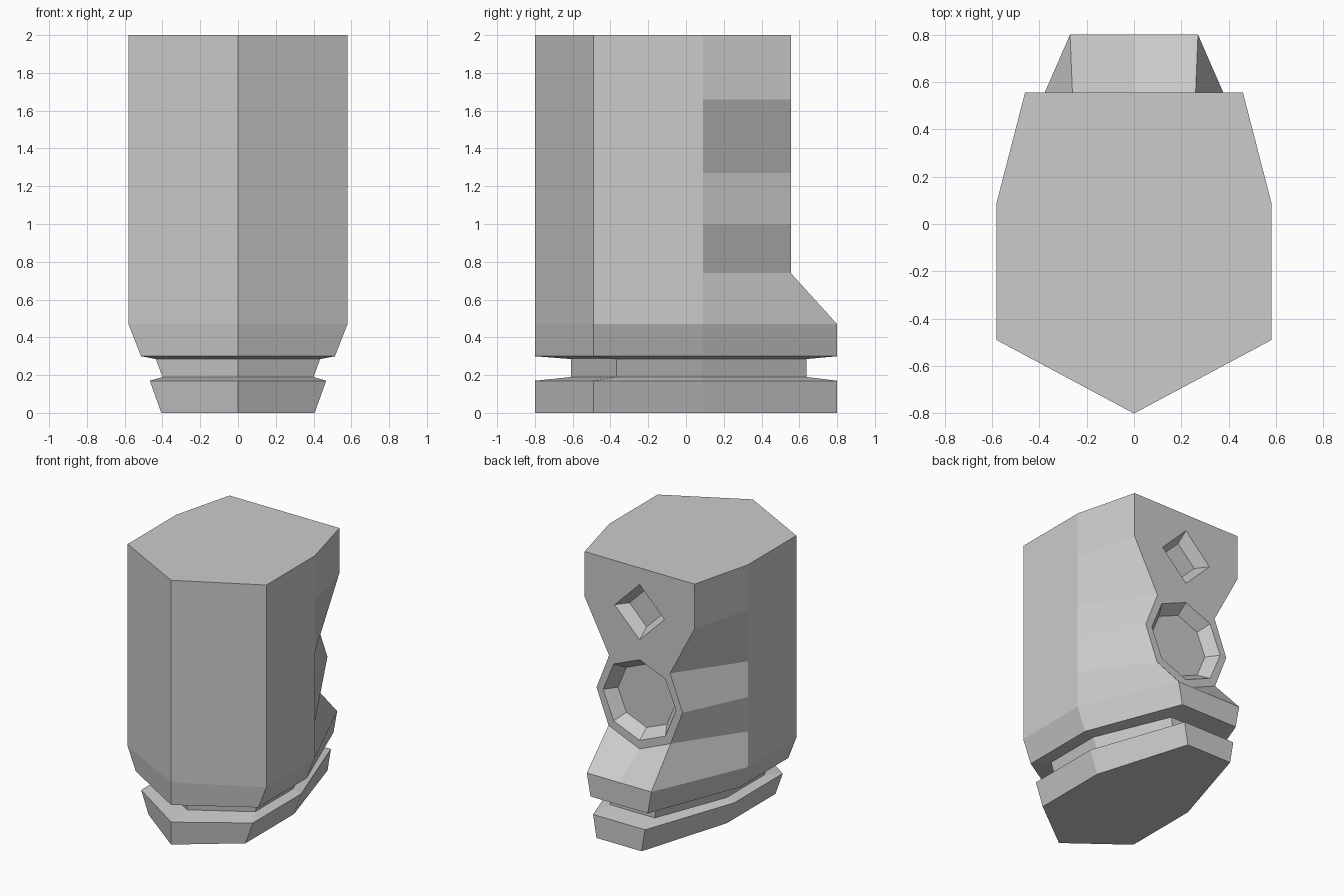
import bpy, bmesh, math

cube = bpy.data.objects.get("Cube")
if cube:
    bpy.data.objects.remove(cube)

grey = bpy.data.materials.new("plain grey")
grey.use_nodes = True
grey.diffuse_color = (0.6, 0.6, 0.6, 1)
grey.node_tree.nodes["Principled BSDF"].inputs["Base Color"].default_value = (0.6, 0.6, 0.6, 1)


def ring(z, back_w=0.27, back_y=0.8, sx=1.0, sy=1.0, dy=0.0, mid_z=None):
    """Eight-point outline: pointed front, straight sides, tapered back."""
    right = [(0.58, -0.49), (0.58, 0.09), (back_w, back_y)]
    left = [(-x, y) for x, y in reversed(right)]
    outline = [(0, -0.8)] + right + [(0, back_y)] + left
    pts = [[x * sx, y * sy + dy, z] for x, y in outline]
    if mid_z is not None:
        pts[4][2] = mid_z
    return pts


def loft(name, rings):
    """Skin a stack of matching rings and cap both ends."""
    bm = bmesh.new()
    loops = [[bm.verts.new(p) for p in r] for r in rings]
    for a, b in zip(loops, loops[1:]):
        n = len(a)
        for i in range(n):
            j = (i + 1) % n
            bm.faces.new((a[i], a[j], b[j], b[i]))
    bm.faces.new(loops[0][::-1])
    bm.faces.new(loops[-1])
    bmesh.ops.recalc_face_normals(bm, faces=bm.faces)
    mesh = bpy.data.meshes.new(name)
    bm.to_mesh(mesh)
    bm.free()
    mesh.materials.append(grey)
    obj = bpy.data.objects.new(name, mesh)
    bpy.context.collection.objects.link(obj)
    return obj


NECK = dict(sy=0.78, dy=0.015)
neck_low = ring(0.19, sx=0.69, **NECK)
neck_high = ring(0.285, sx=0.75, **NECK)

# Flared base, narrow neck and tall body
loft("base", [ring(0, sx=0.7), ring(0.17, sx=0.805), neck_low])
loft("neck", [neck_low, neck_high])

BACK = 0.555
body = loft("body", [
    neck_high,
    ring(0.3, sx=0.885),
    ring(0.47),
    ring(0.74, 0.26, BACK, mid_z=0.63),   # folded slope above the lip
    ring(1.0, 0.36, BACK),                # bulge around the round recess
    ring(1.27, 0.255, BACK),
    ring(1.66, 0.46, BACK),
    ring(2.0, 0.46, BACK),
])


def cut_recess(name, sides, radius, z):
    """Sink a tapered polygonal recess into the back face."""
    shrink, depth = 0.065, 0.085
    slope = shrink / depth

    def poly(y):
        r = radius + slope * (y - BACK)
        turn = [2 * math.pi * i / sides for i in range(sides)]
        return [(r * math.sin(a), y, z + r * math.cos(a)) for a in turn]

    cutter = loft(name, [poly(BACK - depth), poly(BACK + 0.05)])
    mod = body.modifiers.new(name, "BOOLEAN")
    mod.operation = "DIFFERENCE"
    mod.solver = "EXACT"
    mod.object = cutter
    bpy.context.view_layer.objects.active = body
    bpy.ops.object.modifier_apply(modifier=mod.name)
    bpy.data.objects.remove(cutter)


# Diamond recess above, octagonal recess below
cut_recess("diamond_recess", 4, 0.209, 1.665)
cut_recess("octagon_recess", 8, 0.305, 1.0)
